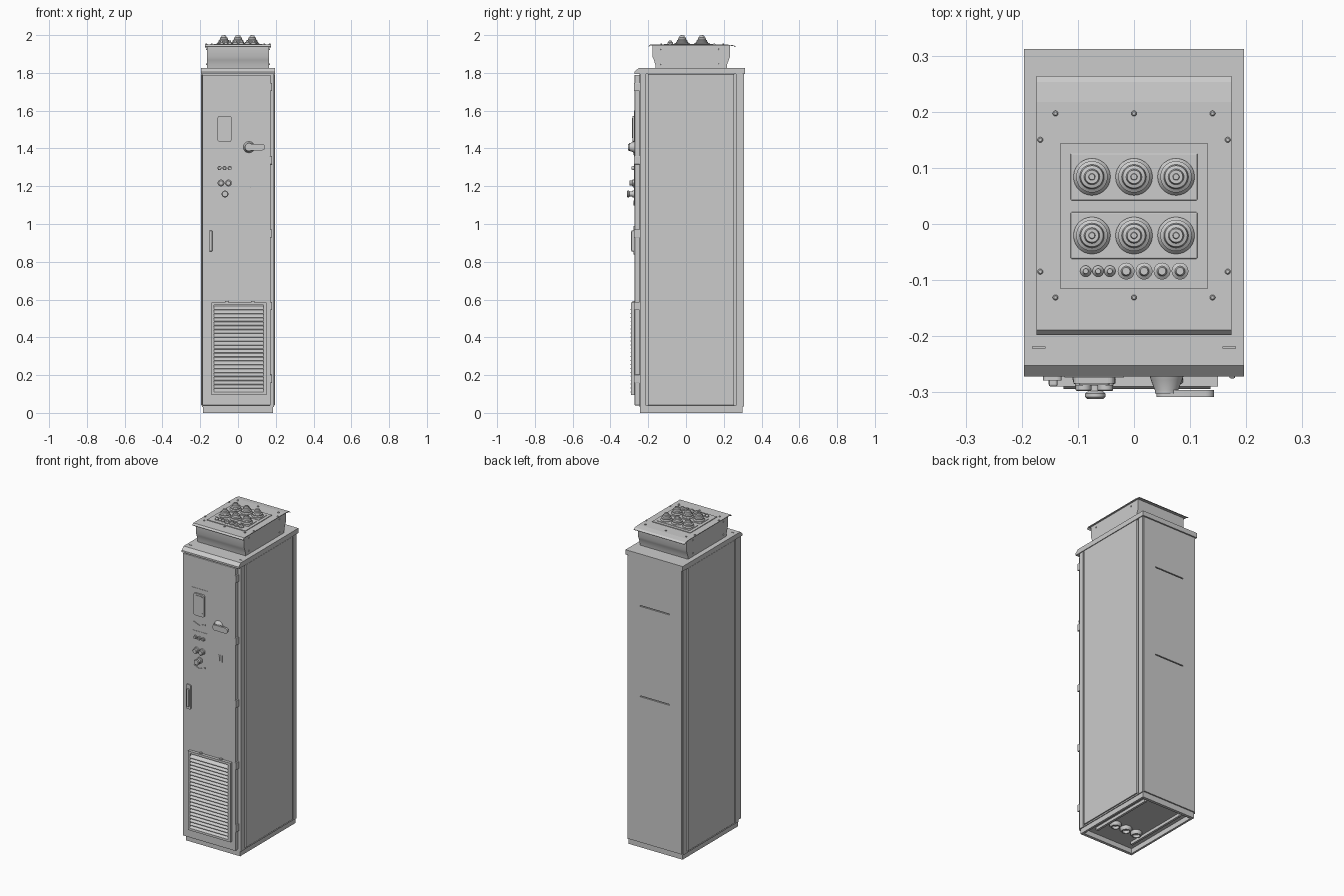
import bpy, bmesh, math
from mathutils import Vector, Matrix

if "Cube" in bpy.data.objects:
    bpy.data.objects.remove(bpy.data.objects["Cube"])


def finish(name, bm, bevel=0.0, smooth=False):
    bmesh.ops.recalc_face_normals(bm, faces=bm.faces)
    me = bpy.data.meshes.new(name)
    bm.to_mesh(me)
    bm.free()
    ob = bpy.data.objects.new(name, me)
    bpy.context.collection.objects.link(ob)
    if bevel:
        m = ob.modifiers.new("bevel", 'BEVEL')
        m.width, m.segments = bevel, 2
    if smooth:
        bpy.ops.object.select_all(action='DESELECT')
        ob.select_set(True)
        bpy.context.view_layer.objects.active = ob
        bpy.ops.object.shade_smooth_by_angle(angle=math.radians(35))
    return ob


def box(name, x, y, z, bevel=0.0):
    bm = bmesh.new()
    size = [b - a for a, b in (x, y, z)]
    mid = [(a + b) / 2 for a, b in (x, y, z)]
    bmesh.ops.create_cube(bm, size=1, matrix=Matrix.Translation(mid) @ Matrix.Diagonal((*size, 1)))
    return finish(name, bm, bevel)


def prism(name, pts, a, b, axis='X', smooth=False):
    """Extrude a closed profile: (y, z) along X, or (x, z) along Y."""
    bm = bmesh.new()
    mk = (lambda p, t: (t, p[0], p[1])) if axis == 'X' else (lambda p, t: (p[0], t, p[1]))
    f = bm.faces.new([bm.verts.new(mk(p, a)) for p in pts])
    ext = bmesh.ops.extrude_face_region(bm, geom=[f])
    verts = [v for v in ext['geom'] if isinstance(v, bmesh.types.BMVert)]
    bmesh.ops.translate(bm, verts=verts, vec=Vector(mk((0, 0), b - a)))
    return finish(name, bm, 0, smooth)


def lathe(name, profile, loc, front=False, n=28):
    """Turn (radius, height) points about z, or about -y for front-mounted parts."""
    bm = bmesh.new()
    rings = []
    for r, h in profile:
        ring = []
        for i in range(n):
            a = 2 * math.pi * i / n
            c, s = r * math.cos(a), r * math.sin(a)
            ring.append(bm.verts.new(Vector(loc) + Vector((c, -h, s) if front else (c, s, h))))
        rings.append(ring)
    for lo, hi in zip(rings, rings[1:]):
        for i in range(n):
            bm.faces.new((lo[i], lo[(i + 1) % n], hi[(i + 1) % n], hi[i]))
    bm.faces.new(rings[0])
    bm.faces.new(rings[-1])
    return finish(name, bm, 0, True)


def rounded(x, z, r, n=5):
    """Rounded rectangle outline in x-z."""
    out = []
    for cx, cz, a0 in ((x[1] - r, z[1] - r, 0), (x[0] + r, z[1] - r, 90),
                       (x[0] + r, z[0] + r, 180), (x[1] - r, z[0] + r, 270)):
        for i in range(n + 1):
            a = math.radians(a0 + 90 * i / n)
            out.append((cx + r * math.cos(a), cz + r * math.sin(a)))
    return out


def cut(ob, name, x, y, z):
    c = box(name, x, y, z)
    c.hide_render = True
    c.hide_viewport = True
    c.display_type = 'WIRE'
    m = ob.modifiers.new(name, 'BOOLEAN')
    m.object, m.operation, m.solver = c, 'DIFFERENCE', 'EXACT'


DOOR = -0.272

# Plinth frame, open underneath
box("plinth_front", (-0.185, 0.185), (-0.243, -0.225), (0, 0.035))
box("plinth_back", (-0.185, 0.185), (0.28, 0.298), (0, 0.035))
for s, side in ((-1, "left"), (1, "right")):
    box("plinth_" + side, sorted((s * 0.172, s * 0.185)), (-0.225, 0.28), (0, 0.035))
    box("floor_rail_" + side, sorted((s * 0.118, s * 0.132)), (-0.17, 0.25), (0.012, 0.032))

# Cabinet core, corner posts and side panels leaving narrow grooves
box("cabinet_core", (-0.182, 0.182), (-0.245, 0.297), (0.03, 1.8))
for s, side in ((-1, "left"), (1, "right")):
    for y, end in (((-0.243, -0.211), "front"), ((0.265, 0.3), "back")):
        box(f"post_{end}_{side}", sorted((s * 0.18, s * 0.191)), y, (0.03, 1.8))
    box("side_panel_" + side, sorted((s * 0.18, s * 0.195)), (-0.201, 0.255), (0.04, 1.793), 0.002)
    box("side_sill_" + side, sorted((s * 0.18, s * 0.19)), (-0.243, 0.3), (0.03, 0.038))
back = box("back_panel", (-0.185, 0.185), (0.29, 0.306), (0.035, 1.793))
for z in (0.94, 1.5):
    cut(back, "back_slot_cutter", (-0.1, 0.1), (0.298, 0.32), (z - 0.003, z + 0.003))

# Underside cable glands
for x in (-0.075, 0, 0.075):
    lathe("floor_gland", [(0.033, 0.031), (0.033, 0.018), (0.026, 0.008), (0.02, 0.008), (0.018, 0.024)], (x, -0.07, 0))

# Roof cover with chamfered front edge
roof = prism("roof_cover", [(DOOR, 1.795), (DOOR, 1.806), (-0.252, 1.825), (0.312, 1.825), (0.312, 1.795)], -0.196, 0.196)
for x in (-0.17, 0.17):
    cut(roof, "roof_slot_cutter", (x - 0.011, x + 0.011), (-0.222, -0.218), (1.81, 1.84))

# Cable entry riser and its overhanging flange
prism("riser_box", [(-0.160, 1.82), (-0.163, 1.845), (-0.170, 1.868), (-0.177, 1.885), (-0.177, 1.945), (0.233, 1.945),
                    (0.233, 1.885), (0.226, 1.868), (0.218, 1.845), (0.215, 1.82)], -0.165, 0.165, smooth=True)
prism("riser_flange", [(-0.198, 1.940), (-0.189, 1.950), (0.217, 1.950), (0.253, 1.946), (0.264, 1.938),
                       (0.263, 1.935), (0.252, 1.942), (0.217, 1.946), (-0.188, 1.946), (-0.197, 1.937)], -0.174, 0.174)
for x, y in [(x, y) for x in (-0.14, 0, 0.14) for y in (-0.131, 0.197)] + [(x, y) for x in (-0.167, 0.167) for y in (-0.085, 0.15)]:
    lathe("flange_screw", [(0.005, 1.949), (0.005, 1.953), (0.003, 1.955)], (x, y, 0), n=12)
for s in (-1, 1):
    for y in (-0.13, 0.17):
        for z in (1.845, 1.925):
            box("riser_rivet", sorted((s * 0.163, s * 0.169)), (y - 0.004, y + 0.004), (z - 0.004, z + 0.004), 0.002)

# Gland plate with two rows of stepped cable grommets
box("gland_plate", (-0.131, 0.131), (-0.116, 0.144), (1.948, 1.954))
for y0, y1 in ((0.042, 0.126), (-0.062, 0.021)):
    box("grommet_plate", (-0.113, 0.113), (y0, y1), (1.952, 1.957), 0.002)
    for x in (-0.075, 0, 0.075):
        lathe("large_grommet", [(0.033, 1.955), (0.033, 1.960), (0.028, 1.966), (0.028, 1.972), (0.022, 1.976), (0.020, 1.986),
                                (0.014, 1.988), (0.012, 1.997), (0.006, 1.997), (0.005, 2.0)], (x, (y0 + y1) / 2, 0))
for xs, r in (((-0.086, -0.064, -0.043), 0.010), ((-0.014, 0.018, 0.050, 0.082), 0.015)):
    for x in xs:
        lathe("small_grommet", [(r, 1.953), (r, 1.960), (r * 0.6, 1.964), (r * 0.45, 1.972)], (x, -0.084, 0), n=20)

# Door and hinges
box("door", (-0.188, 0.172), (DOOR, -0.245), (0.04, 1.79), 0.003)
for z in (0.18, 0.566, 0.95, 1.338, 1.725):
    box("hinge", (0.170, 0.180), (DOOR - 0.003, -0.245), (z - 0.022, z + 0.022), 0.002)

# Display unit and control plate, each with a pointed tab
for z0, z1 in ((1.36, 1.60), (1.106, 1.335)):
    box("control_backplate", (-0.124, -0.018), (DOOR - 0.002, DOOR), (z0, z1))
for z in (1.392, 1.124):
    prism("pointer_tab", [(-0.11, z), (-0.071, z - 0.016), (-0.032, z), (-0.032, z - 0.009), (-0.071, z - 0.026),
                          (-0.11, z - 0.009)], DOOR - 0.006, DOOR, 'Y')
prism("display_frame", rounded((-0.108, -0.034), (1.435, 1.572), 0.012), DOOR - 0.012, DOOR, 'Y')
prism("display_screen", rounded((-0.098, -0.044), (1.455, 1.562), 0.006), DOOR - 0.015, DOOR, 'Y')

# Indicator lamps, push buttons and mushroom button
for x in (-0.098, -0.071, -0.044):
    lathe("indicator_lamp", [(0.011, 0), (0.011, 0.010), (0.008, 0.010), (0.007, 0.016)], (x, DOOR, 1.296), True, 20)
for x in (-0.090, -0.051):
    lathe("push_button", [(0.018, 0), (0.018, 0.012), (0.014, 0.014), (0.014, 0.024), (0.012, 0.026)], (x, DOOR, 1.217), True)
lathe("mushroom_button", [(0.019, 0), (0.019, 0.010), (0.013, 0.012), (0.013, 0.026), (0.018, 0.030), (0.018, 0.036), (0.014, 0.040)],
      (-0.069, DOOR, 1.159), True)

# Rotary disconnect handle
lathe("switch_hub", [(0.030, 0), (0.028, 0.006), (0.021, 0.024), (0.021, 0.030)], (0.058, DOOR, 1.407), True)
prism("switch_lever", rounded((0.040, 0.143), (1.390, 1.424), 0.016), -0.308, -0.296, 'Y', True)

# Small lock plate
box("lock_plate", (0.050, 0.083), (DOOR - 0.002, DOOR), (1.185, 1.227))
box("lock_key", (0.063, 0.069), (DOOR - 0.006, DOOR), (1.191, 1.221), 0.001)

# Door latch handle
prism("latch_base", rounded((-0.162, -0.129), (0.838, 0.990), 0.008), DOOR - 0.007, DOOR, 'Y')
box("latch_grip", (-0.152, -0.136), (DOOR - 0.018, DOOR), (0.855, 0.965), 0.004)

# Ventilation grille: outer frame, inner back and angled slats
X0, X1, Z0, Z1 = -0.140, 0.150, 0.095, 0.585
for name, x, z in (("left", (X0, X0 + 0.014), (Z0, Z1)), ("right", (X1 - 0.014, X1), (Z0, Z1)),
                   ("bottom", (X0 + 0.014, X1 - 0.014), (Z0, Z0 + 0.012)),
                   ("top", (X0 + 0.014, X1 - 0.014), (Z1 - 0.014, Z1))):
    box("grille_frame_" + name, x, (-0.290, DOOR), z)
slat = prism("grille_slats", [(-0.274, 0.128), (-0.290, 0.116), (-0.294, 0.111), (-0.294, 0.108), (-0.270, 0.113)],
             X0 + 0.014, X1 - 0.014)
arr = slat.modifiers.new("rows", 'ARRAY')
arr.count = 22
arr.use_relative_offset = False
arr.use_constant_offset = True
arr.constant_offset_displace = (0, 0, 0.0208)
for x in (-0.06, 0.078):
    box("grille_clip", (x - 0.009, x + 0.009), (-0.284, DOOR), (0.583, 0.592), 0.002)
